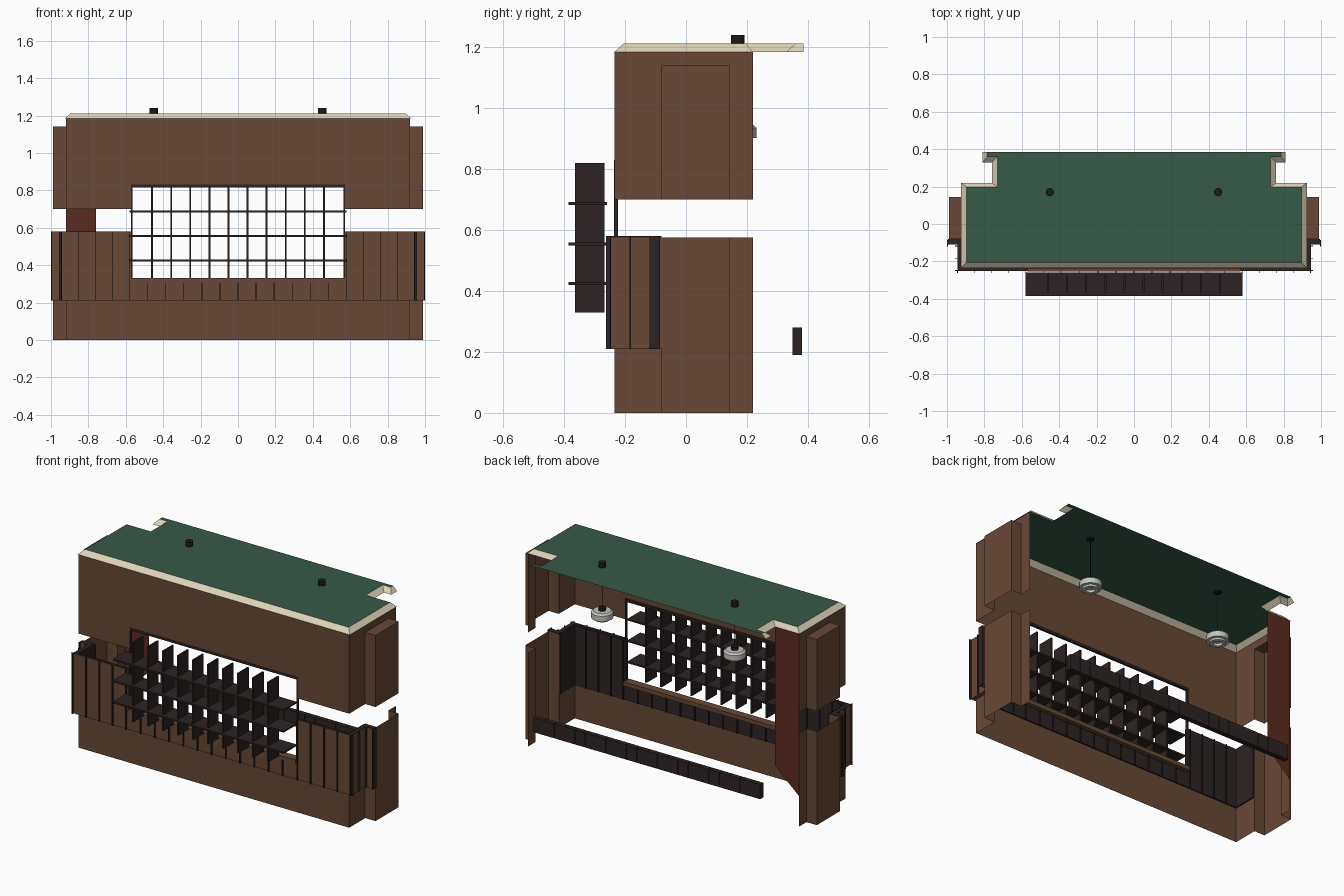
import bpy, bmesh, math
from mathutils import Vector

cube = bpy.data.objects.get("Cube")
if cube:
    bpy.data.objects.remove(cube, do_unlink=True)


def material(name, r, g, b):
    m = bpy.data.materials.new(name)
    m.use_nodes = True
    m.diffuse_color = (r, g, b, 1)
    bsdf = next(n for n in m.node_tree.nodes if n.type == 'BSDF_PRINCIPLED')
    bsdf.inputs["Base Color"].default_value = (r, g, b, 1)
    bsdf.inputs["Roughness"].default_value = 0.8
    return m


brown = material("wall brown", 0.135, 0.065, 0.038)
dark = material("dark wood", 0.027, 0.017, 0.017)
red = material("red brown", 0.105, 0.024, 0.016)
green = material("ceiling green", 0.038, 0.102, 0.067)
cream = material("cream trim", 0.72, 0.65, 0.49)
black = material("black metal", 0.012, 0.01, 0.01)
grey = material("lamp grey", 0.55, 0.55, 0.53)


def finish(bm, name, *mats):
    me = bpy.data.meshes.new(name)
    bm.to_mesh(me)
    bm.free()
    ob = bpy.data.objects.new(name, me)
    bpy.context.scene.collection.objects.link(ob)
    for m in mats:
        me.materials.append(m)
    return ob


def add_box(bm, x0, x1, y0, y1, z0, z1):
    vs = bmesh.ops.create_cube(bm, size=1)["verts"]
    for v in vs:
        v.co = Vector((x1 if v.co.x > 0 else x0,
                       y1 if v.co.y > 0 else y0,
                       z1 if v.co.z > 0 else z0))


def boxes(name, mat, items):
    bm = bmesh.new()
    for b in items:
        add_box(bm, *b)
    return finish(bm, name, mat)


def mirrored(items):
    return items + [(-b[1], -b[0]) + tuple(b[2:]) for b in items]


def quad(bm, *pts):
    return bm.faces.new([bm.verts.new(p) for p in pts])


def sheet(bm, path, z0, z1):
    for (xa, ya), (xb, yb) in zip(path, path[1:]):
        quad(bm, (xa, ya, z0), (xb, yb, z0), (xb, yb, z1), (xa, ya, z1))


def lathe(name, mat, profile, x, y, n=24):
    bm = bmesh.new()
    vs = [bm.verts.new((r, 0, z)) for r, z in profile]
    es = [bm.edges.new(p) for p in zip(vs, vs[1:])]
    bmesh.ops.spin(bm, geom=vs + es, axis=(0, 0, 1), cent=(0, 0, 0),
                   angle=math.tau, steps=n)
    bmesh.ops.remove_doubles(bm, verts=bm.verts, dist=0.0005)
    bmesh.ops.recalc_face_normals(bm, faces=bm.faces)
    ob = finish(bm, name, mat)
    ob.location = (x, y, 0)
    for p in ob.data.polygons:
        p.use_smooth = abs(p.normal.z) < 0.3
    return ob


# Room dimensions
W, B, F, K = 0.92, 0.99, -0.235, 0.22        # half width, bay, front, back
N0, N1 = -0.08, 0.145                        # bay start and end
WIN, SILL, HEAD = 0.57, 0.32, 0.83           # window opening
LOW, HIGH, TOP, BAY = 0.575, 0.70, 1.185, 1.14
RAIL = 0.21

# Wall sheets with a bay on each side
lower, upper = bmesh.new(), bmesh.new()
for s in (-1, 1):
    bay = [(s * W, F), (s * W, N0), (s * B, N0), (s * B, N1), (s * W, N1), (s * W, K)]
    sheet(lower, [(s * WIN, F)] + bay, 0, LOW)
    sheet(upper, [(s * WIN, F)] + bay, HIGH, BAY)
    sheet(upper, [(s * WIN, F), (s * W, F), (s * W, K)], BAY, TOP)
    quad(upper, *[(x, y, BAY) for x, y in bay[1:5]])
sheet(lower, [(-WIN, F), (WIN, F)], 0, SILL)
sheet(upper, [(-WIN, F), (WIN, F)], HEAD, TOP)
finish(lower, "lower_wall", brown)
finish(upper, "upper_wall", brown)

# Red end panel with a slanted lower edge
bm = bmesh.new()
quad(bm, (-W, K, 0.19), (-0.76, K, 0.33), (-0.76, K, TOP), (-W, K, TOP))
finish(bm, "red_end_panel", red)

# Ceiling cap and sloped cornice
outer = [(0.81, 0.385), (0.81, 0.33), (0.76, 0.33), (0.76, K), (0.925, K), (0.925, F)]
inner = [(0.785, 0.385), (0.785, 0.36), (0.73, 0.36), (0.73, 0.197), (0.895, 0.197), (0.895, -0.205)]
outer += [(-x, y) for x, y in reversed(outer)]
inner += [(-x, y) for x, y in reversed(inner)]
bm = bmesh.new()
bm.faces.new([bm.verts.new((x, y, 1.212)) for x, y in inner])
bmesh.ops.recalc_face_normals(bm, faces=bm.faces)
finish(bm, "ceiling", green)
bm = bmesh.new()
for i in range(len(outer) - 1):
    a, b, c, d = outer[i], outer[i + 1], inner[i + 1], inner[i]
    quad(bm, (*a, TOP), (*b, TOP), (*c, 1.212), (*d, 1.212))
finish(bm, "cornice", cream)

# Outer wainscot: brown boards, dark top edge and thin dark battens
top = 0.58
boards = [(WIN, 0.945, -0.25, F, RAIL, top - 0.004),
          (W, 0.945, F, -0.11, RAIL, top - 0.004),
          (W, 0.994, -0.11, N0, RAIL, top - 0.004)]
boxes("outer_wainscot", brown, mirrored(boards) + [(-WIN, WIN, -0.25, F, RAIL, 0.305)])
caps = [(b[0], b[1], b[2], b[3], top - 0.004, top) for b in boards]
boxes("wainscot_cap", dark, mirrored(caps))
battens = [(0.58 + i * 0.0905, 0.584 + i * 0.0905, -0.262, -0.25, RAIL, top) for i in range(5)]
battens += [(0.945, 0.957, y, y + 0.004, RAIL, top) for y in (-0.25, -0.185, -0.12)]
battens += [(0.994, 1.0, -0.12, -0.085, RAIL, top)]
under = [(i * 0.0965 - 0.002, i * 0.0965 + 0.002, -0.262, -0.25, RAIL, 0.305) for i in range(-5, 6)]
boxes("outer_battens", dark, mirrored(battens) + under)

# Inner wainscot: dark boards with battens
inside = [(WIN, W - 0.002, F + 0.002, F + 0.01, RAIL, LOW),
          (W - 0.01, W - 0.002, F, N0, RAIL, LOW)]
inside += [(0.58 + i * 0.085, 0.584 + i * 0.085, F, F + 0.018, RAIL, LOW) for i in range(4)]
below = [(-WIN, WIN, F + 0.002, F + 0.01, RAIL, 0.3)]
below += [(i * 0.0965 - 0.002, i * 0.0965 + 0.002, F, F + 0.018, RAIL, 0.3) for i in range(-5, 6)]
boxes("inner_wainscot", dark, mirrored(inside) + below)

# Window frame and sill
jamb = [(WIN - 0.006, WIN + 0.002, F - 0.002, F + 0.012, SILL, HEAD)]
boxes("window_frame", dark, mirrored(jamb) + [(-WIN, WIN, F - 0.002, F + 0.012, HEAD - 0.015, HEAD)])
boxes("window_sill", brown, [(-WIN, WIN, -0.255, -0.205, 0.305, 0.33)])

# Bottle rack: long shelves crossed by upright dividers
boxes("rack_shelves", dark, [(-0.58, 0.58, -0.385, -0.26, z - 0.005, z + 0.005)
                             for z in (0.425, 0.555, 0.687)])
boxes("rack_dividers", dark, [(x - 0.005, x + 0.005, -0.365, -0.267, 0.33, 0.82)
                              for x in [(i - 4.5) * 0.102 for i in range(10)]])

# Rear plank rail
count, half = 22, 0.77
step = 2 * half / count
boxes("rear_rail", dark, [(-half + i * step, -half + (i + 1) * step - 0.002, 0.35, 0.38, 0.19, 0.28)
                          for i in range(count)])

# Hanging lamps
for side, x in (("left", 0.45), ("right", -0.45)):
    lathe(side + "_lamp_mount", black, [(0, 1.205), (0.022, 1.205), (0.022, 1.24), (0, 1.24)], x, 0.17)
    lathe(side + "_lamp_cord", black, [(0, 0.95), (0.002, 0.95), (0.002, 1.21), (0, 1.21)], x, 0.17, 8)
    lathe(side + "_lamp_cap", black, [(0, 0.94), (0.02, 0.94), (0.02, 0.965), (0, 0.965)], x, 0.17)
    lathe(side + "_lamp_shade", grey,
          [(0, 0.905), (0.025, 0.905), (0.025, 0.89), (0.045, 0.89), (0.045, 0.902),
           (0.062, 0.902), (0.062, 0.935), (0.05, 0.945), (0, 0.945)], x, 0.17)
